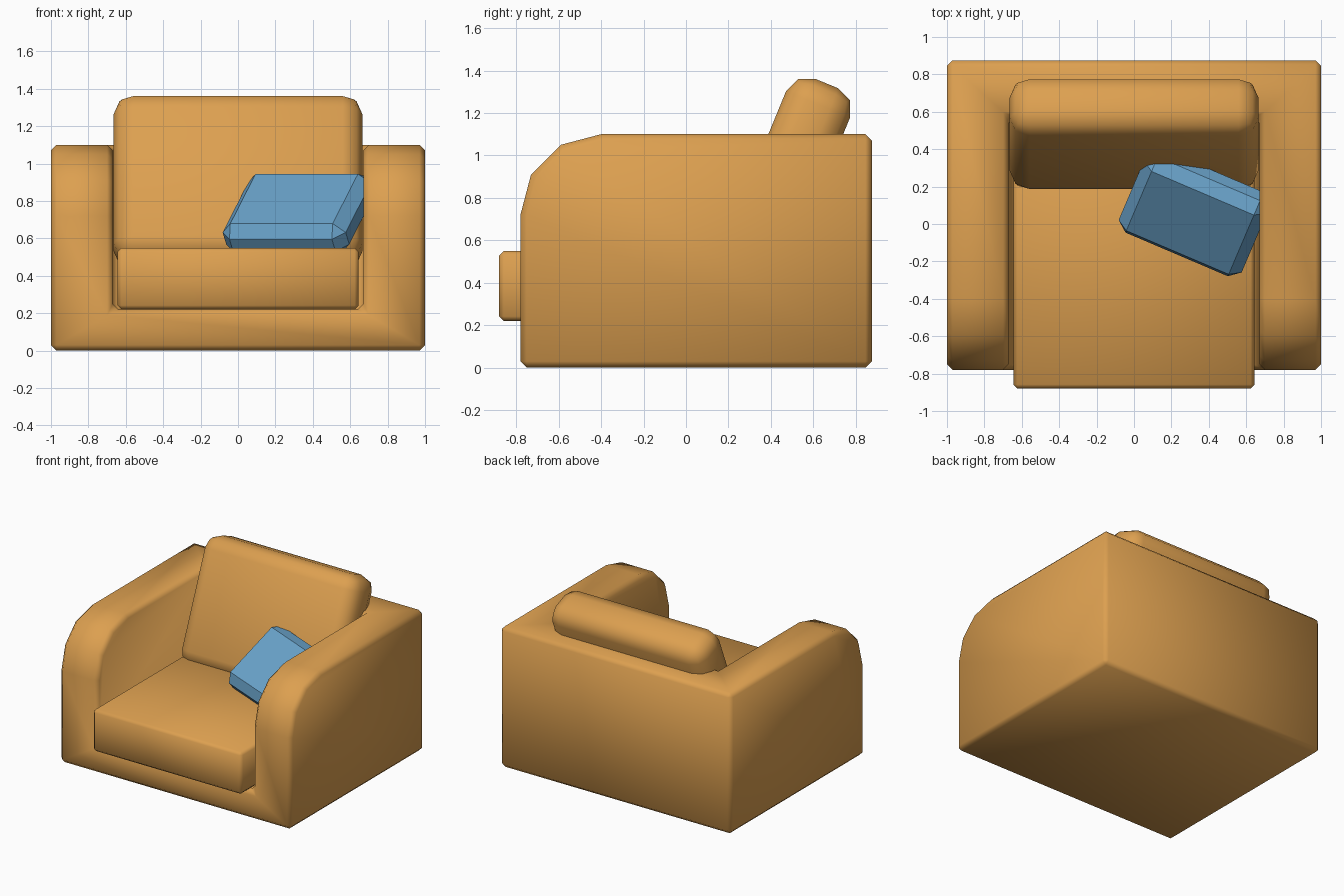
import bpy, bmesh, math
from mathutils import Matrix, Vector

if "Cube" in bpy.data.objects:
    bpy.data.objects.remove(bpy.data.objects["Cube"])


def material(name, rgb):
    m = bpy.data.materials.new(name)
    m.diffuse_color = (*rgb, 1)
    m.use_nodes = True
    m.node_tree.nodes["Principled BSDF"].inputs["Base Color"].default_value = m.diffuse_color
    return m


tan = material("tan fabric", (0.72, 0.35, 0.08))
blue = material("blue fabric", (0.145, 0.37, 0.60))


def add_object(name, bm, mat):
    bmesh.ops.recalc_face_normals(bm, faces=bm.faces)
    me = bpy.data.meshes.new(name)
    bm.to_mesh(me)
    bm.free()
    me.materials.append(mat)
    ob = bpy.data.objects.new(name, me)
    bpy.context.collection.objects.link(ob)
    return ob


def box(name, size, mat, bevel=0, segments=1, matrix=Matrix()):
    bm = bmesh.new()
    bmesh.ops.create_cube(bm, size=1)
    bmesh.ops.scale(bm, vec=size, verts=bm.verts)
    if bevel:
        bmesh.ops.bevel(bm, geom=bm.edges[:], offset=bevel, segments=segments,
                        profile=0.5, affect='EDGES')
    ob = add_object(name, bm, mat)
    ob.matrix_world = matrix
    return ob


def smooth(ob, angle):
    bpy.ops.object.select_all(action='DESELECT')
    ob.select_set(True)
    bpy.context.view_layer.objects.active = ob
    bpy.ops.object.shade_smooth_by_angle(angle=math.radians(angle))


def frame(x_axis, y_axis, z_axis, centre):
    m = Matrix((x_axis, y_axis, z_axis)).transposed().to_4x4()
    m.translation = centre
    return m


# Frame: side profile with rounded arm fronts, extruded across the width
profile = [(-0.78, 0), (-0.78, 0.72), (-0.73, 0.91), (-0.59, 1.05),
           (-0.40, 1.10), (0.875, 1.10), (0.875, 0)]
bm = bmesh.new()
face = bm.faces.new([bm.verts.new((-1, y, z)) for y, z in profile])
ext = bmesh.ops.extrude_face_region(bm, geom=[face])
bmesh.ops.translate(bm, vec=(2, 0, 0),
                    verts=[v for v in ext["geom"] if isinstance(v, bmesh.types.BMVert)])
body = add_object("armchair_frame", bm, tan)

# Hollow between the arms, in front of the backrest
cutter = box("hollow_cutter", (1.34, 2.57, 1.78), tan,
             matrix=Matrix.Translation((0, -0.715, 1.11)))
cutter.hide_render = True
cutter.hide_set(True)
cut = body.modifiers.new("hollow", 'BOOLEAN')
cut.operation = 'DIFFERENCE'
cut.solver = 'EXACT'
cut.object = cutter
bev = body.modifiers.new("soft edges", 'BEVEL')
bev.width = 0.03
bev.segments = 1
bev.limit_method = 'ANGLE'
bev.angle_limit = math.radians(40)
# Bake the modifiers, then drop the cutter
bpy.context.view_layer.update()
baked = bpy.data.meshes.new_from_object(
    body.evaluated_get(bpy.context.evaluated_depsgraph_get()))
body.modifiers.clear()
body.data = baked
bpy.data.objects.remove(cutter)
smooth(body, 60)

# Seat cushion
seat = box("seat_cushion", (1.29, 1.45, 0.33), tan, 0.022, 1,
           Matrix.Translation((0, -0.155, 0.385)))
smooth(seat, 50)

# Leaning back cushion, placed from the lower edge of its front face
a = math.radians(22.4)
up = Vector((0, math.sin(a), math.cos(a)))
back = Vector((0, math.cos(a), -math.sin(a)))
centre = Vector((0, 0.19, 0.62)) + up * 0.367 + back * 0.163
cushion = box("back_cushion", (1.33, 0.326, 0.955), tan, 0.105, 2,
              frame(Vector((1, 0, 0)), back, up, centre))
smooth(cushion, 50)

# Throw pillow, turned toward the arm and leaning back
along = Vector((0.92, -0.392, 0)).normalized()
tilt = math.radians(37.6)
behind = Vector((-along.y, along.x, 0))
rise = behind * math.cos(tilt) + Vector((0, 0, math.sin(tilt)))
normal = along.cross(rise)
thick = 0.20
centre = Vector((0.30, 0.006, 0.812)) - normal * thick / 2
pillow = box("throw_pillow", (0.715, 0.555, thick), blue, 0.06, 1,
             frame(along, rise, normal, centre))
smooth(pillow, 30)
